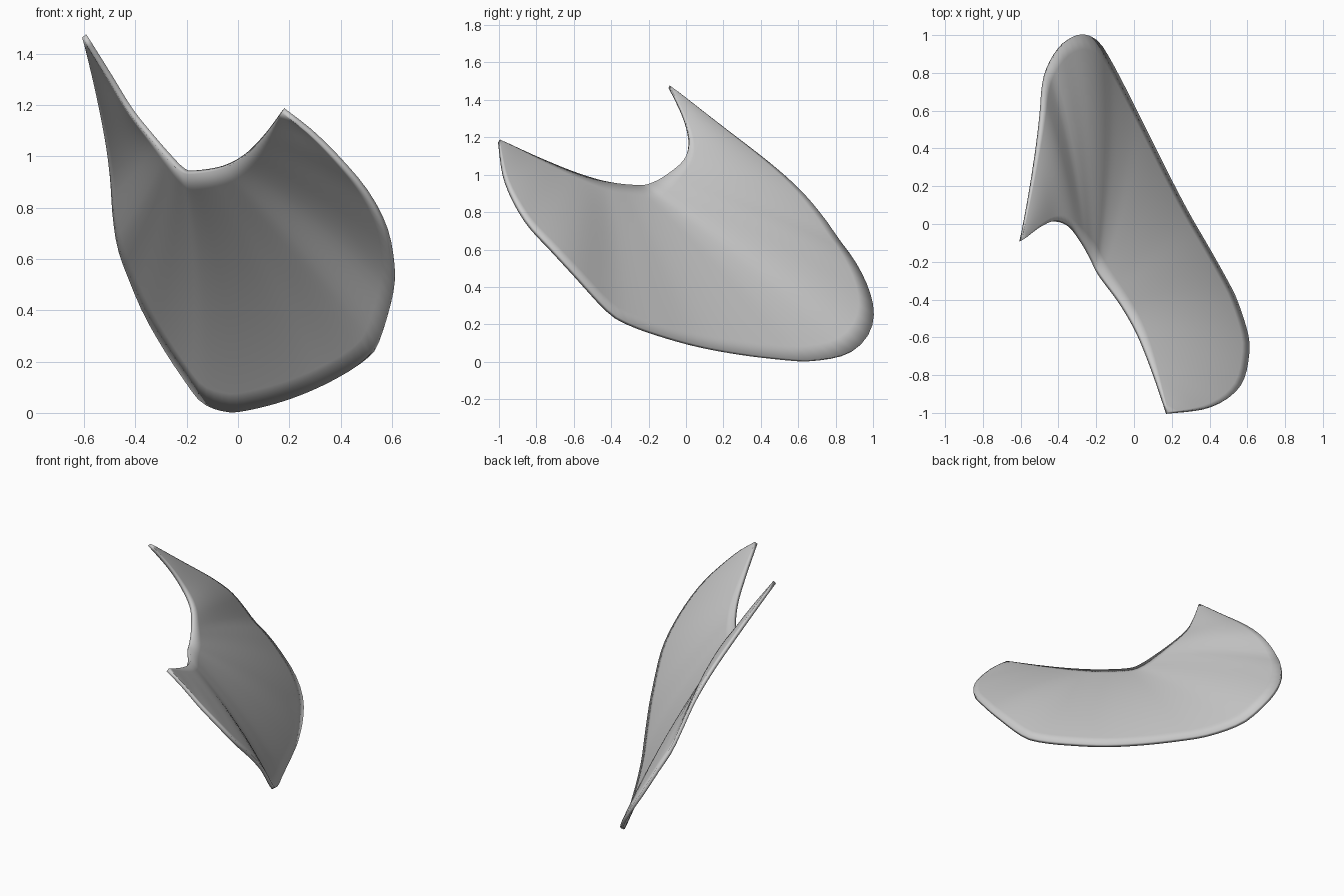
import bpy, bmesh, math
from mathutils import Vector

if "Cube" in bpy.data.objects:
    bpy.data.objects.remove(bpy.data.objects["Cube"])

# Concave edge between the two tips, and the long rounded outer edge
inner = [(.175, -1, 1.18), (.10, -.78, 1.08), (.02, -.58, 1.0), (-.07, -.42, .955),
         (-.18, -.27, .938), (-.22, -.19, .95), (-.27, -.10, 1.0), (-.34, -.01, 1.08),
         (-.42, .015, 1.18), (-.5, -.015, 1.31), (-.6, -.09, 1.47)]
outer = [(.175, -1, 1.18), (.29, -.99, 1.09), (.4, -.97, .98), (.5, -.92, .86),
         (.57, -.84, .73), (.6, -.72, .6), (.6, -.6, .47), (.54, -.41, .265),
         (.48, -.29, .195), (.39, -.13, .138), (.28, .06, .085), (.17, .27, .045),
         (.06, .49, .017), (-.03, .67, .007), (-.13, .86, .042), (-.2, .965, .13),
         (-.28, 1.0, .25), (-.36, .97, .39), (-.42, .90, .53), (-.46, .82, .64),
         (-.48, .73, .77), (-.49, .61, .91), (-.51, .44, 1.06), (-.55, .18, 1.26),
         (-.6, -.09, 1.47)]


def arc_sampler(pts):
    """Return a function giving the point at a fraction of the path length."""
    pts = [Vector(p) for p in pts]
    ext = [2 * pts[0] - pts[1]] + pts + [2 * pts[-1] - pts[-2]]
    fine = []
    for i in range(1, len(ext) - 2):
        a, b, c, d = ext[i - 1:i + 3]
        for k in range(8):
            t = k / 8
            fine.append(.5 * (2 * b + (c - a) * t + (2 * a - 5 * b + 4 * c - d) * t * t
                              + (3 * b - a - 3 * c + d) * t ** 3))
    fine.append(pts[-1])
    dist = [0]
    for p, q in zip(fine, fine[1:]):
        dist.append(dist[-1] + (q - p).length)

    def sample(f):
        s = min(max(f, 0), 1) * dist[-1]
        for i in range(len(fine) - 1):
            if s <= dist[i + 1]:
                return fine[i].lerp(fine[i + 1], (s - dist[i]) / (dist[i + 1] - dist[i]))
        return fine[-1]
    return sample


# Curved sheet: straight rulings fan from the notch to the outer edge, slightly bowed
at_inner, at_outer = arc_sampler(inner), arc_sampler(outer)
bow = Vector((.69, .46, .55)) * .04
U, V = 72, 14
bm = bmesh.new()
grid = []
for i in range(U + 1):
    w = i / U
    t = .5 + .4 * (w - .5) + .6 * 4 * (w - .5) ** 3
    a, b = at_inner(t), at_outer(w)
    grid.append([bm.verts.new(a.lerp(b, j / V)
                 + bow * (4 * j / V * (1 - j / V) * math.sin(math.pi * w)))
                 for j in range(V + 1)])
for i in range(U):
    for j in range(V):
        bm.faces.new((grid[i][j], grid[i + 1][j], grid[i + 1][j + 1], grid[i][j + 1]))
bmesh.ops.remove_doubles(bm, verts=bm.verts[:], dist=.0005)
bmesh.ops.recalc_face_normals(bm, faces=bm.faces[:])
mesh = bpy.data.meshes.new("curved_sheet")
bm.to_mesh(mesh)
bm.free()
sheet = bpy.data.objects.new("curved_sheet", mesh)
bpy.context.collection.objects.link(sheet)

# Even thickness with smooth shading
thick = sheet.modifiers.new("thickness", 'SOLIDIFY')
thick.thickness = .022
thick.offset = 0
bpy.context.view_layer.objects.active = sheet
sheet.select_set(True)
bpy.ops.object.shade_smooth()
